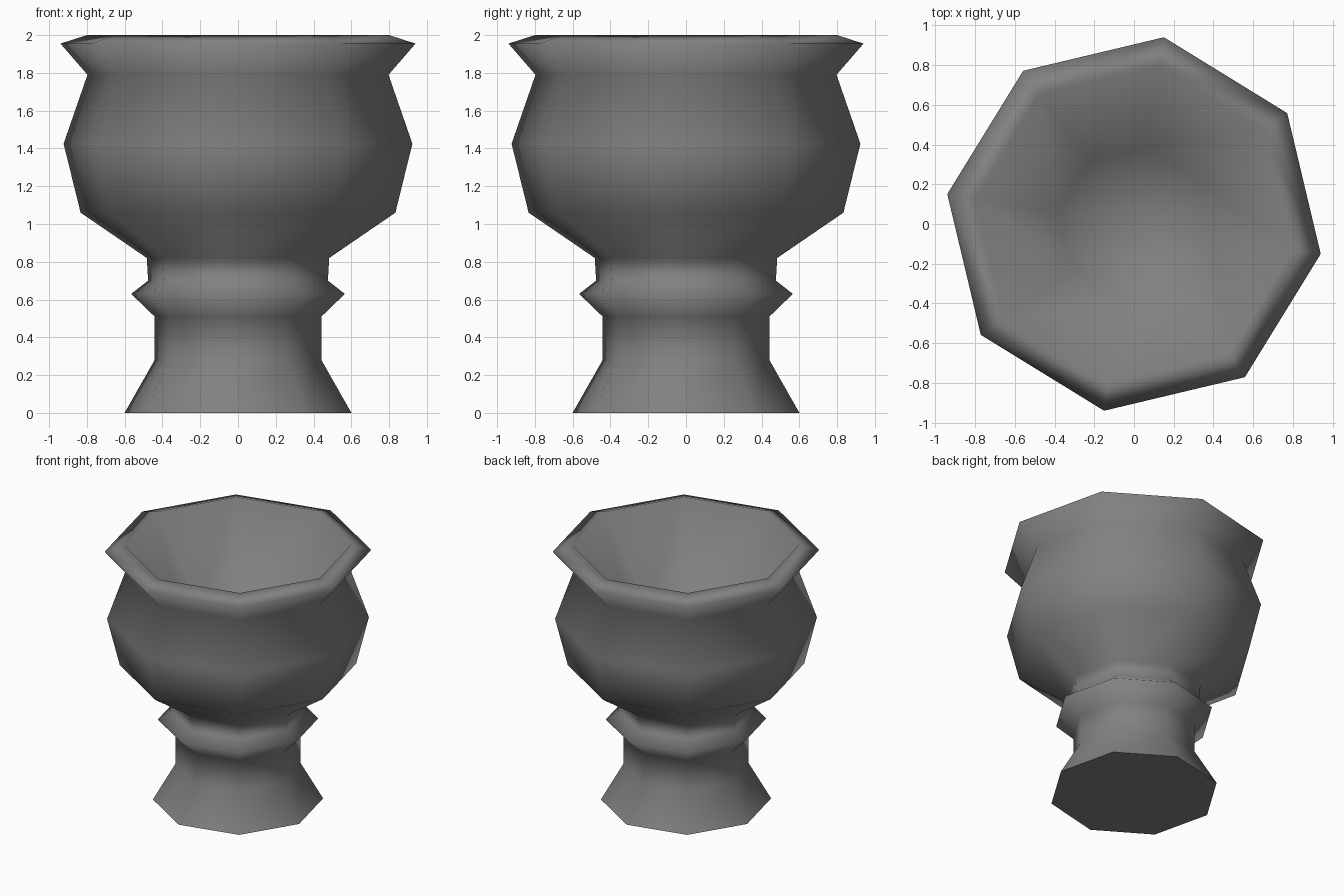
import bpy, bmesh, math

if "Cube" in bpy.data.objects:
    bpy.data.objects.remove(bpy.data.objects["Cube"])

SIDES = 8
TURN = math.radians(-9.1)

# Profile from foot to rim, then down the inside: (corner radius, height)
PROFILE = [(0.608, 0.0), (0.447, 0.28), (0.447, 0.51), (0.573, 0.63),
           (0.482, 0.70), (0.489, 0.82), (0.844, 1.06), (0.935, 1.425),
           (0.807, 1.79), (0.952, 1.955), (0.81, 2.0), (0.39, 1.40)]


def lathe(name, profile):
    bm = bmesh.new()
    rings = []
    for r, z in profile:
        rings.append([bm.verts.new((r * math.cos(TURN + i * math.tau / SIDES),
                                    r * math.sin(TURN + i * math.tau / SIDES), z))
                      for i in range(SIDES)])
    for a, b in zip(rings, rings[1:]):
        for i in range(SIDES):
            j = (i + 1) % SIDES
            bm.faces.new((a[i], a[j], b[j], b[i]))
    # Smooth walls and bowl floor
    floor = bm.faces.new(rings[-1])
    bmesh.ops.poke(bm, faces=[floor])
    for f in bm.faces:
        f.smooth = True
    # Flat underside with a hard edge around the foot
    base = bm.faces.new(rings[0][::-1])
    for e in base.edges:
        e.smooth = False
    mesh = bpy.data.meshes.new(name)
    bm.to_mesh(mesh)
    bm.free()
    obj = bpy.data.objects.new(name, mesh)
    bpy.context.collection.objects.link(obj)
    return obj


# Octagonal footed urn in dark grey stone
urn = lathe("urn", PROFILE)
stone = bpy.data.materials.new("stone")
stone.diffuse_color = (0.22, 0.22, 0.22, 1)
stone.use_nodes = True
stone.node_tree.nodes["Principled BSDF"].inputs["Base Color"].default_value = stone.diffuse_color
urn.data.materials.append(stone)
